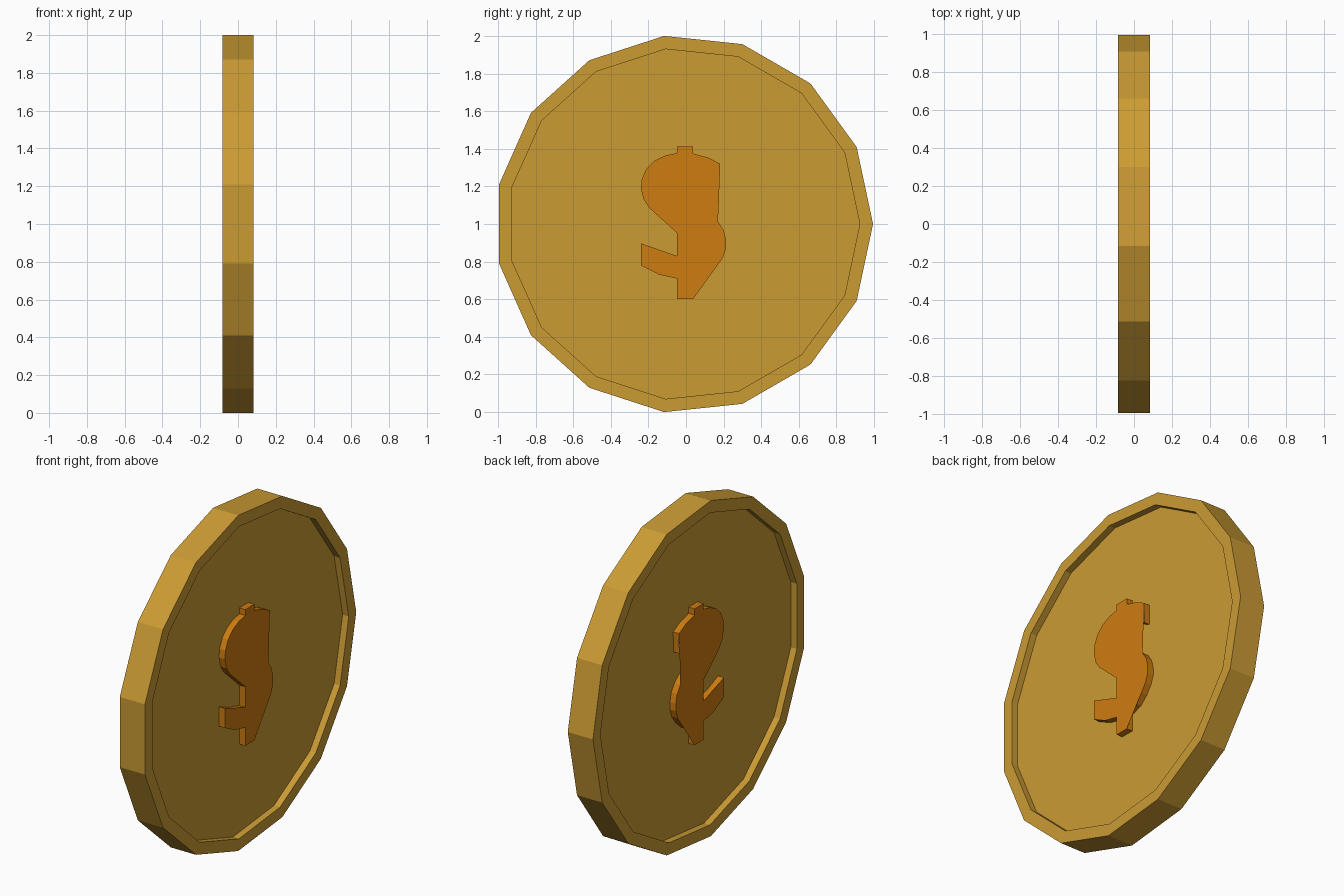
import bpy, math

if "Cube" in bpy.data.objects:
    bpy.data.objects.remove(bpy.data.objects["Cube"])

def material(name, rgb):
    m = bpy.data.materials.new(name)
    m.diffuse_color = (*rgb, 1)
    m.use_nodes = True
    m.node_tree.nodes["Principled BSDF"].inputs["Base Color"].default_value = m.diffuse_color
    return m

def make_object(name, verts, faces, mat):
    me = bpy.data.meshes.new(name)
    me.from_pydata(verts, [], faces)
    me.materials.append(mat)
    me.update()
    ob = bpy.data.objects.new(name, me)
    bpy.context.collection.objects.link(ob)
    return ob

gold = material("gold", (0.60, 0.33, 0.034))
orange = material("dark orange gold", (0.61, 0.20, 0.005))

# Coin body: 15-sided disc with a raised rim and a recessed field on both sides
N, CY, CZ = 15, -0.011, 1.0
R_OUT, R_IN, HALF, FIELD = 1.0055, 0.935, 0.083, 0.043
rings = [(FIELD, R_IN), (HALF, R_IN), (HALF, R_OUT),
         (-HALF, R_OUT), (-HALF, R_IN), (-FIELD, R_IN)]
verts = [(x, CY + r * math.cos(2 * math.pi * i / N), CZ + r * math.sin(2 * math.pi * i / N))
         for x, r in rings for i in range(N)]
faces = [(k * N + i, (k + 1) * N + i, (k + 1) * N + (i + 1) % N, k * N + (i + 1) % N)
         for k in range(len(rings) - 1) for i in range(N)]
faces.append(tuple(range(N)))
faces.append(tuple(reversed(range(5 * N, 6 * N))))
make_object("coin_body", verts, faces, gold)

# Raised relief: (y, z) outline, counter-clockwise seen from +x.
# Points flagged 0 belong to the side walls only; the flat caps bridge over them.
outline = [
    (-0.048, 0.60, 1), (0.037, 0.60, 1), (0.037, 0.70, 0), (0.11, 0.725, 0),
    (0.16, 0.77, 1), (0.195, 0.82, 1), (0.213, 0.87, 1), (0.213, 0.915, 1),
    (0.20, 0.967, 1), (0.17, 1.012, 1), (0.11, 1.06, 0), (0.037, 1.10, 0),
    (0.037, 1.26, 0), (0.10, 1.24, 0), (0.18, 1.20, 0),
    (0.182, 1.32, 1), (0.12, 1.352, 1), (0.037, 1.375, 1), (0.037, 1.412, 1),
    (-0.048, 1.412, 1), (-0.048, 1.377, 1), (-0.11, 1.364, 1), (-0.165, 1.338, 1),
    (-0.21, 1.295, 1), (-0.235, 1.24, 1), (-0.24, 1.19, 1), (-0.225, 1.13, 1),
    (-0.195, 1.085, 1), (-0.048, 0.952, 1), (-0.048, 0.83, 1), (-0.15, 0.858, 0),
    (-0.24, 0.897, 1), (-0.24, 0.78, 1), (-0.144, 0.731, 1), (-0.048, 0.71, 1)]
T = 0.082
n = len(outline)
verts = [(x, y, z) for x in (T, -T) for y, z, _ in outline]
walls = [(i, i + n, (i + 1) % n + n, (i + 1) % n) for i in range(n)]
make_object("relief_walls", verts, walls, orange)

cap = [(y, z) for y, z, on_cap in outline if on_cap]
c = len(cap)
verts = [(x, y, z) for x in (T, -T) for y, z in cap]
make_object("relief_caps", verts, [tuple(range(c)), tuple(reversed(range(c, 2 * c)))], orange)
